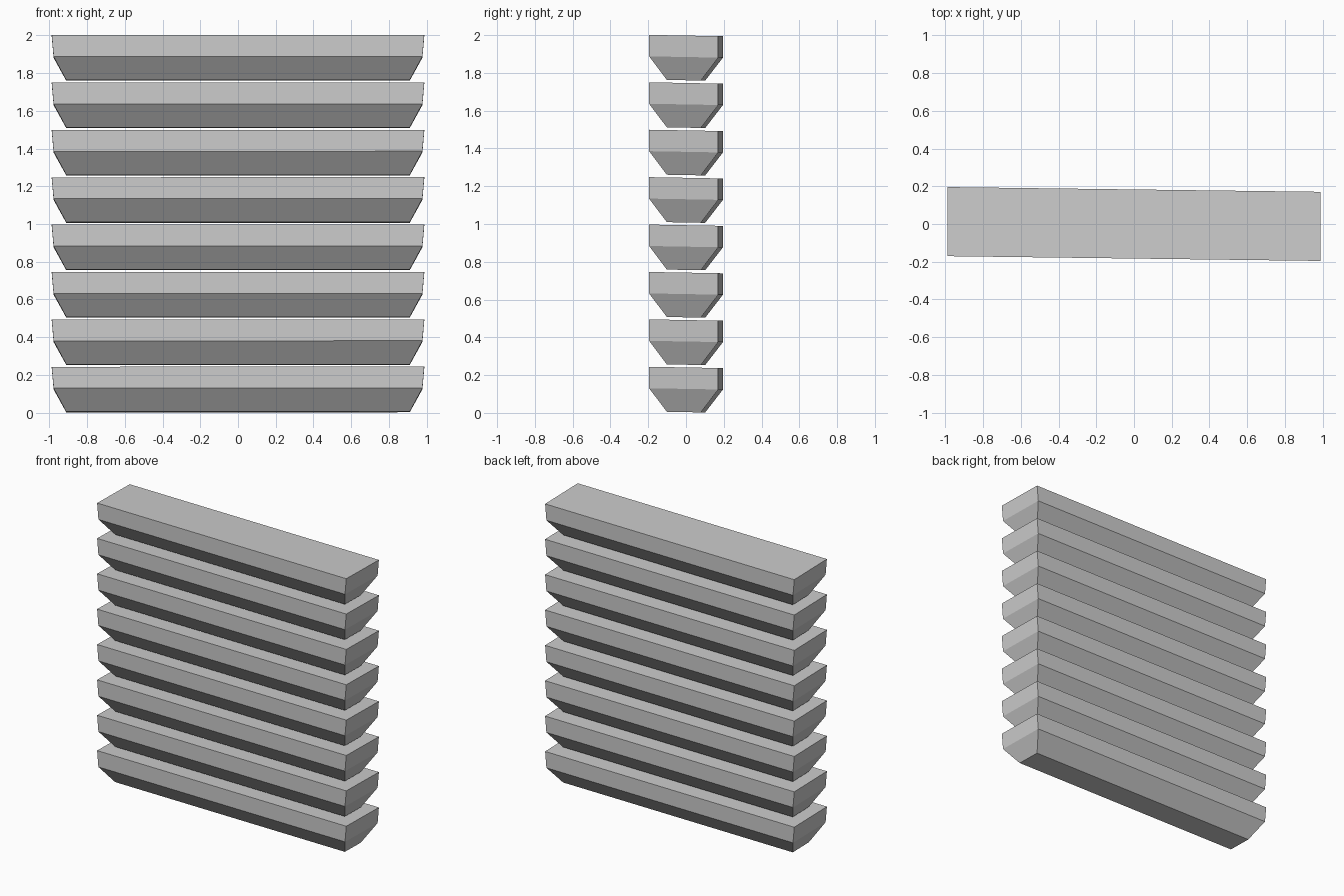
import bpy
import bmesh

if "Cube" in bpy.data.objects:
    bpy.data.objects.remove(bpy.data.objects["Cube"])

COUNT = 8
SPACING = 0.251
# Cross-section levels of one slat: half length, half depth, height
LEVELS = [(0.91, 0.09, 0.004), (0.977, 0.183, 0.127), (0.987, 0.183, 0.2405)]
SKEW = -0.0127   # slight turn in plan
TILT = -0.018    # slight drop towards the back


def ring(bm, hx, hy, z):
    verts = []
    for sx, sy in ((-1, -1), (1, -1), (1, 1), (-1, 1)):
        x = sx * hx
        y = sy * hy + SKEW * x
        verts.append(bm.verts.new((x, y, z + TILT * y)))
    return verts


def make_slat(index):
    bm = bmesh.new()
    rings = [ring(bm, *level) for level in LEVELS]
    bm.faces.new(rings[0][::-1])
    bm.faces.new(rings[-1])
    for low, high in zip(rings, rings[1:]):
        for i in range(4):
            j = (i + 1) % 4
            bm.faces.new((low[i], low[j], high[j], high[i]))
    bmesh.ops.recalc_face_normals(bm, faces=bm.faces)
    mesh = bpy.data.meshes.new(f"slat_{index + 1}")
    bm.to_mesh(mesh)
    bm.free()
    slat = bpy.data.objects.new(f"slat_{index + 1}", mesh)
    slat.location.z = index * SPACING
    bpy.context.collection.objects.link(slat)


# Stack of chamfered slats
for n in range(COUNT):
    make_slat(n)
